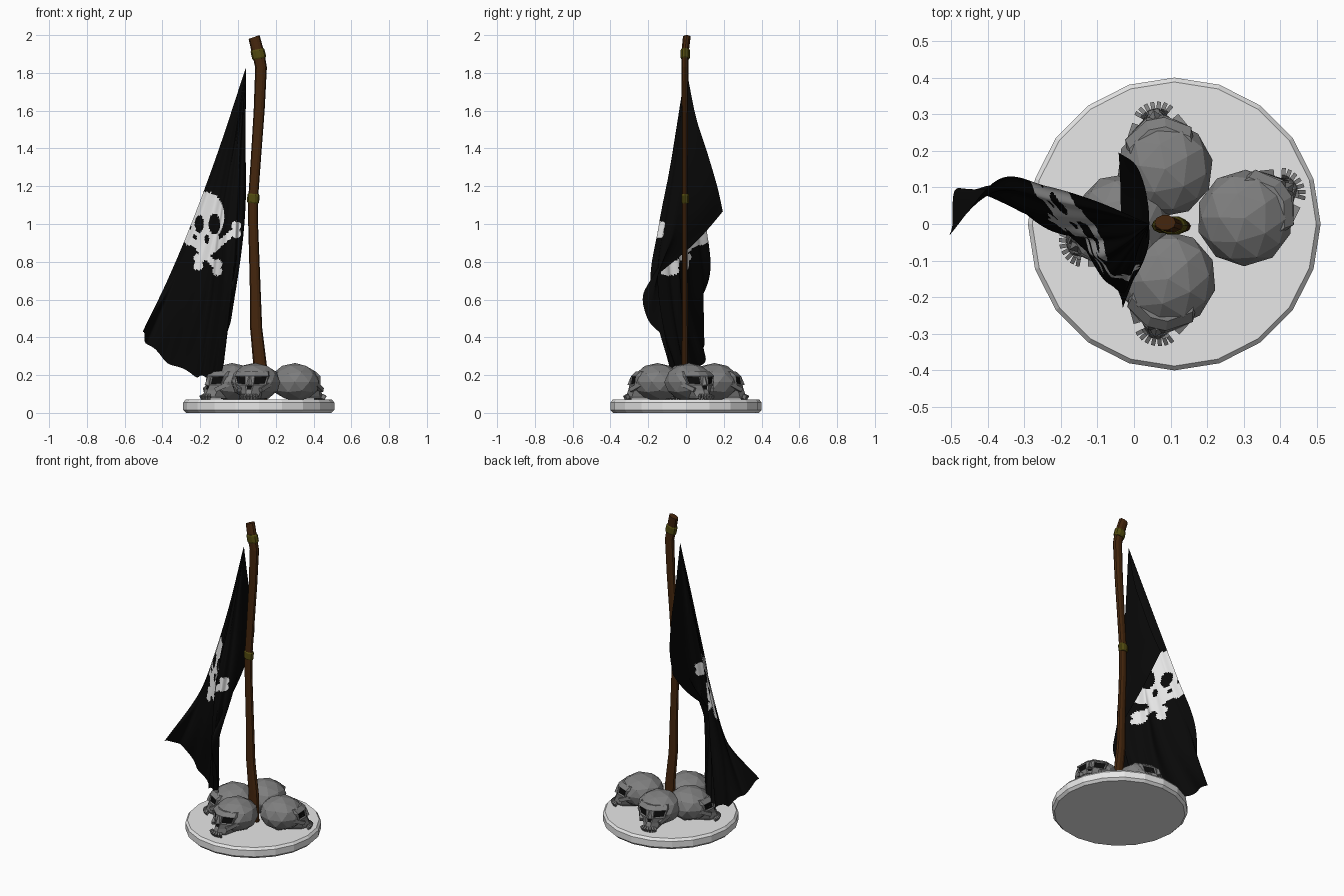
import bpy, bmesh, math
from mathutils import Vector, Matrix

if "Cube" in bpy.data.objects:
    bpy.data.objects.remove(bpy.data.objects["Cube"])


def mat(name, rgb):
    m = bpy.data.materials.new(name)
    m.diffuse_color = (*rgb, 1)
    m.use_nodes = True
    m.node_tree.nodes["Principled BSDF"].inputs["Base Color"].default_value = m.diffuse_color
    return m


STONE = mat("pale stone", (0.8, 0.8, 0.8))
BONE = mat("grey bone", (0.21, 0.21, 0.21))
DARK = mat("socket black", (0.004, 0.004, 0.004))
CLOTH = mat("black cloth", (0.0025, 0.0025, 0.0025))
WHITE = mat("white paint", (0.8, 0.8, 0.8))
WOOD = mat("brown wood", (0.058, 0.019, 0.004))
ROPE = mat("olive binding", (0.085, 0.07, 0.005))


def finish(name, bm, mats, smooth=False):
    me = bpy.data.meshes.new(name)
    for f in bm.faces:
        f.smooth = smooth
    bm.to_mesh(me)
    bm.free()
    for m in mats:
        me.materials.append(m)
    ob = bpy.data.objects.new(name, me)
    bpy.context.collection.objects.link(ob)
    return ob


def loft(bm, rings):
    """Skin a stack of point rings and cap both ends; returns rows of side faces."""
    vs = [[bm.verts.new(p) for p in r] for r in rings]
    n = len(vs[0])
    rows = [[bm.faces.new((a[i], a[(i + 1) % n], b[(i + 1) % n], b[i])) for i in range(n)]
            for a, b in zip(vs, vs[1:])]
    bm.faces.new(vs[0][::-1])
    bm.faces.new(vs[-1])
    bmesh.ops.recalc_face_normals(bm, faces=bm.faces[:])
    return rows


def ellipse(x, y, z, rx, ry, n, tilt=0.0):
    return [(x + rx * math.cos(a), y + ry * math.sin(a), z + tilt * rx * math.cos(a))
            for a in (2 * math.pi * i / n for i in range(n))]


# round base with bevelled rim
bm = bmesh.new()
loft(bm, [ellipse(0.11, 0, z, r, r, 20)
          for z, r in ((0, 0.385), (0.015, 0.4), (0.055, 0.4), (0.07, 0.388))])
finish("base", bm, [STONE])

# crooked pole: z, x, x radius, y radius
PATH = [(0.06, 0.12, 0.036, 0.02), (0.25, 0.117, 0.036, 0.018), (0.45, 0.096, 0.032, 0.017),
        (0.7, 0.09, 0.028, 0.016), (1.0, 0.08, 0.026, 0.016), (1.13, 0.08, 0.026, 0.016),
        (1.35, 0.095, 0.027, 0.016), (1.6, 0.112, 0.029, 0.017), (1.83, 0.122, 0.031, 0.02),
        (1.9, 0.108, 0.031, 0.02), (1.99, 0.085, 0.029, 0.021)]


def pole_at(z):
    for a, b in zip(PATH, PATH[1:]):
        if z <= b[0]:
            k = (z - a[0]) / (b[0] - a[0])
            return [p + (q - p) * k for p, q in zip(a, b)]
    return PATH[-1]


bm = bmesh.new()
loft(bm, [ellipse(x, 0.004 if z > 1.95 else -0.006, z, rx, ry, 10, 0.35 if z > 1.85 else 0)
          for z, x, rx, ry in PATH])
finish("pole", bm, [WOOD])

# bindings round the pole
for name, zc, tilt in (("lower_binding", 1.135, -0.08), ("upper_binding", 1.9, 0.2)):
    bm = bmesh.new()
    rings = []
    for dz, grow in ((-0.025, 0.002), (-0.018, 0.006), (0.018, 0.006), (0.025, 0.002)):
        z, x, rx, ry = pole_at(zc + dz)
        rings.append(ellipse(x, -0.004, z, rx + grow, ry + grow, 10, tilt))
    loft(bm, rings)
    finish(name, bm, [ROPE])


# faceted skulls, modelled facing +x and then turned
def skull(name, x, y, angle):
    bm = bmesh.new()
    # face: stacked brow, cheek and jaw rings
    levels = [(0.218, 0.098, 0.085), (0.195, 0.124, 0.092), (0.148, 0.132, 0.08),
              (0.118, 0.142, 0.055), (0.09, 0.152, 0.047), (0.075, 0.145, 0.04)]
    rings = []
    for z, f, w in levels:
        half = [(0, w), (f - 0.04, w), (f, w * 0.28)]
        rings.append([(px, py, z) for px, py in half] + [(px, -py, z) for px, py in half[::-1]])
    rows = loft(bm, rings)
    # eye sockets and nose as sunken dark faces
    for f, inset, depth in ((rows[1][1], 0.009, -0.006), (rows[1][3], 0.009, -0.006),
                            (rows[2][2], 0.009, -0.004)):
        bmesh.ops.inset_individual(bm, faces=[f], thickness=inset, depth=depth)
        f.material_index = 1
    # cranium
    bmesh.ops.create_icosphere(bm, subdivisions=2, radius=1, matrix=Matrix.Translation(
        (-0.015, 0, 0.163)) @ Matrix.Diagonal((0.132, 0.132, 0.101, 1)))
    # nose bridge
    bmesh.ops.create_cone(bm, cap_ends=True, segments=4, radius1=0.016, radius2=0.006, depth=0.05,
                          matrix=Matrix.Translation((0.128, 0, 0.17)) @ Matrix.Rotation(-0.2, 4, 'Y'))
    # cheekbones
    for s in (-1, 1):
        bmesh.ops.create_cube(bm, size=1, matrix=Matrix.Translation((0.085, s * 0.075, 0.137))
                              @ Matrix.Rotation(-s * 0.5, 4, 'Z') @ Matrix.Rotation(0.4, 4, 'Y')
                              @ Matrix.Diagonal((0.08, 0.02, 0.022, 1)))
    # fanned teeth
    for i in range(-3, 4):
        a = i * 0.3
        bmesh.ops.create_cube(bm, size=1, matrix=Matrix.Translation(
            (0.118 + 0.038 * math.cos(a), 0.05 * math.sin(a), 0.085))
            @ Matrix.Rotation(a, 4, 'Z') @ Matrix.Rotation(0.5, 4, 'Y')
            @ Matrix.Diagonal((0.022, 0.011, 0.022, 1)))
    bm.transform(Matrix.Translation((x, y, 0)) @ Matrix.Rotation(math.radians(angle), 4, 'Z'))
    finish(name, bm, [BONE, DARK])


for name, x, y, a in (("skull_right", 0.315, 0.025, 35), ("skull_back", 0.082, 0.165, 101),
                      ("skull_left", -0.045, 0.0, 208), ("skull_front", 0.09, -0.165, 257)):
    skull(name, x, y, a)

# hanging flag: drape lines falling from the peak, from outer edge round the fold to the flap
PEAK = (0.042, 0.0, 1.83)
DRAPES = [
    [(-0.10, 0.06, 1.40), (-0.24, 0.10, 1.02), (-0.37, 0.115, 0.71), (-0.505, -0.04, 0.43)],
    [(-0.08, 0.03, 1.40), (-0.21, 0.05, 0.98), (-0.34, 0.08, 0.66), (-0.48, 0.09, 0.37)],
    [(-0.05, 0.00, 1.40), (-0.15, -0.01, 0.95), (-0.26, 0.00, 0.58), (-0.37, 0.09, 0.27)],
    [(-0.03, -0.04, 1.40), (-0.11, -0.05, 0.95), (-0.16, -0.03, 0.55), (-0.23, 0.02, 0.20)],
    [(-0.02, -0.06, 1.38), (-0.08, -0.11, 0.97), (-0.115, -0.10, 0.58), (-0.17, -0.02, 0.19)],
    [(0.00, -0.075, 1.36), (-0.03, -0.145, 0.98), (-0.05, -0.18, 0.62), (-0.10, -0.06, 0.20)],
    [(0.02, -0.055, 1.38), (0.01, -0.11, 1.04), (-0.01, -0.15, 0.76), (-0.055, -0.13, 0.41)],
    [(0.04, -0.02, 1.43), (0.042, -0.04, 1.14), (0.02, -0.08, 0.90), (-0.03, -0.22, 0.63)],
    [(0.038, 0.05, 1.57), (0.025, 0.11, 1.38), (0.00, 0.165, 1.20), (-0.045, 0.20, 1.06)],
]
LINES = [[Vector(PEAK)] + [Vector(p) for p in d] for d in DRAPES]


def spline(pts, t):
    """Catmull-Rom through pts, t from 0 to 1."""
    u = t * (len(pts) - 1)
    i = min(int(u), len(pts) - 2)
    k = u - i
    p1, p2 = pts[i], pts[i + 1]
    p0 = pts[i - 1] if i else p1 * 2 - p2
    p3 = pts[i + 2] if i + 2 < len(pts) else p2 * 2 - p1
    return 0.5 * (2 * p1 + (p2 - p0) * k + (2 * p0 - 5 * p1 + 4 * p2 - p3) * k * k
                  + (3 * p1 - p0 - 3 * p2 + p3) * k ** 3)


def near_segment(x, z, a, b, r):
    p, a, b = Vector((x, z)), Vector(a), Vector(b)
    k = max(0, min(1, (p - a).dot(b - a) / (b - a).length_squared))
    return (p - a - (b - a) * k).length < r


def in_oval(x, z, cx, cz, rx, rz):
    return ((x - cx) / rx) ** 2 + ((z - cz) / rz) ** 2 < 1


def painted(x, z):
    """Skull over crossed bones in front projection."""
    if any(in_oval(x, z, *o) for o in ((-0.205, 1.0, 0.024, 0.045), (-0.125, 1.0, 0.03, 0.055),
                                       (-0.165, 0.92, 0.012, 0.025))):
        return False
    if in_oval(x, z, -0.165, 1.04, 0.092, 0.13) or in_oval(x, z, -0.16, 0.92, 0.06, 0.07):
        return True
    bones = (((-0.21, 0.8), (-0.01, 0.97)), ((-0.26, 0.93), (-0.11, 0.77)))
    return any(near_segment(x, z, a, b, 0.017) or
               any(in_oval(x, z, e[0], e[1] + s, 0.026, 0.024) for e in (a, b) for s in (-0.02, 0.02))
               for a, b in bones)


NS, NT = 180, 150
bm = bmesh.new()
grid = []
for j in range(NT + 1):
    t = max(j / NT, 0.004)
    row = [spline(line, t) for line in LINES]
    verts = []
    for i in range(NS + 1):
        s = i / NS
        p = spline(row, s)
        p.y += 0.009 * t * math.sin(s * 52 + 2 * t)
        p.x += 0.004 * t * math.sin(s * 40)
        p.z += 0.008 * t ** 4 * math.sin(s * 45)
        verts.append(bm.verts.new(p))
    grid.append(verts)
for j in range(NT):
    for i in range(NS):
        f = bm.faces.new((grid[j][i], grid[j + 1][i], grid[j + 1][i + 1], grid[j][i + 1]))
        c = f.calc_center_median()
        f.material_index = int(i < NS * 0.82 and painted(c.x, c.z))
finish("flag", bm, [CLOTH, WHITE], smooth=True)
